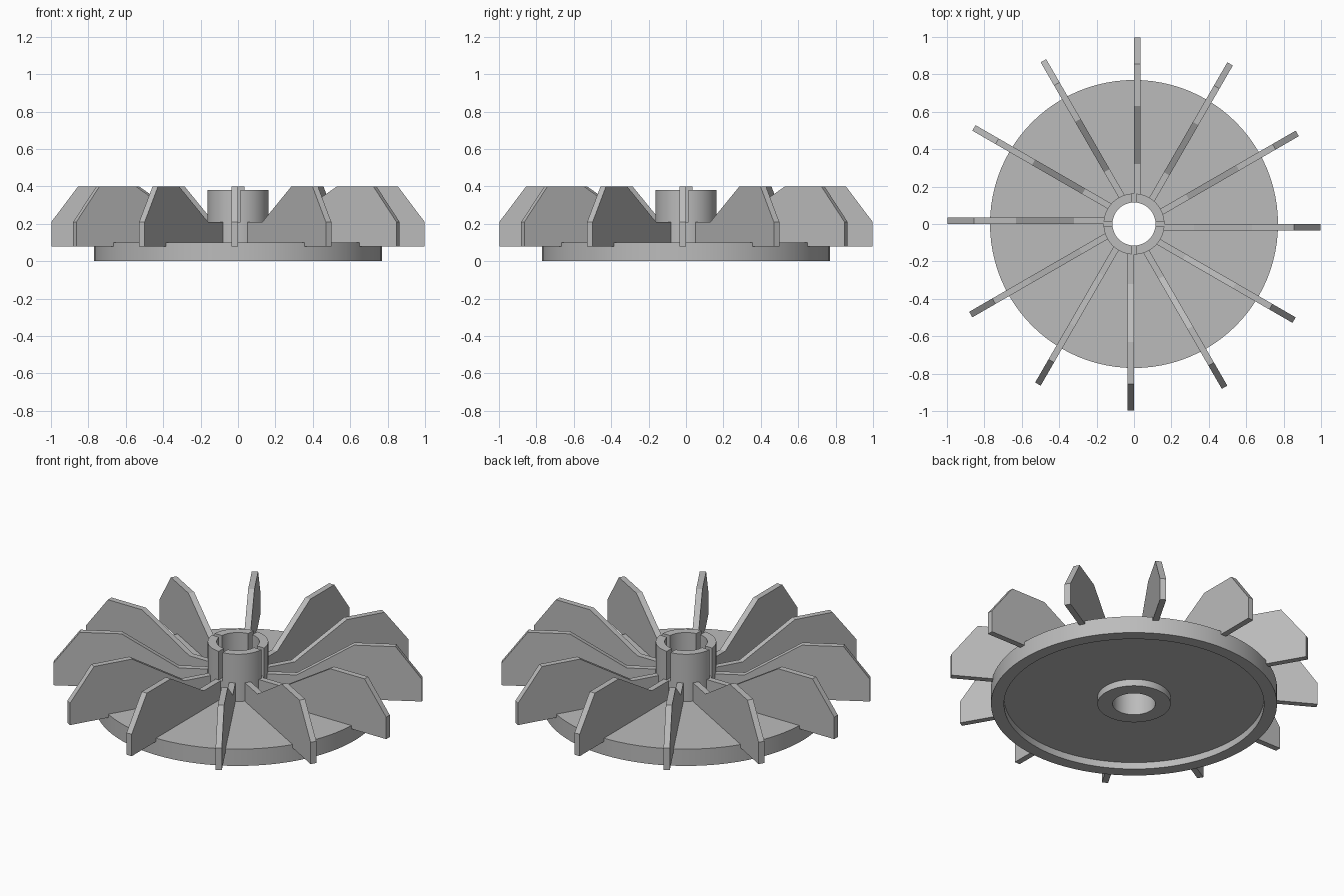
import bpy, bmesh, math
from mathutils import Matrix

cube = bpy.data.objects.get("Cube")
if cube:
    bpy.data.objects.remove(cube, do_unlink=True)

grey = bpy.data.materials.new("grey plastic")
grey.use_nodes = True
colour = (0.5, 0.5, 0.5, 1)
grey.diffuse_color = colour
grey.node_tree.nodes["Principled BSDF"].inputs["Base Color"].default_value = colour


def make_object(name, bm):
    bmesh.ops.recalc_face_normals(bm, faces=bm.faces)
    mesh = bpy.data.meshes.new(name)
    bm.to_mesh(mesh)
    bm.free()
    mesh.materials.append(grey)
    obj = bpy.data.objects.new(name, mesh)
    bpy.context.collection.objects.link(obj)
    return obj


def revolve(name, profile, steps=96):
    bm = bmesh.new()
    verts = [bm.verts.new((r, 0, z)) for r, z in profile]
    edges = [bm.edges.new((v, verts[i - 1])) for i, v in enumerate(verts)]
    bmesh.ops.spin(bm, geom=verts + edges, cent=(0, 0, 0), axis=(0, 0, 1),
                   angle=math.tau, steps=steps)
    bmesh.ops.remove_doubles(bm, verts=bm.verts, dist=0.0001)
    return make_object(name, bm)


# Disc with recessed underside, lower boss and bored hub
BORE, HUB, BOSS, LIP, RIM = 0.115, 0.163, 0.197, 0.7, 0.77
DISC_TOP, RECESS, HUB_TOP, SHOULDER = 0.1, 0.04, 0.38, 0.21
body = revolve("disc_and_hub", [
    (BORE, 0), (BOSS, 0), (BOSS, RECESS), (LIP, RECESS), (LIP, 0),
    (RIM, 0), (RIM, DISC_TOP), (HUB, DISC_TOP), (HUB, HUB_TOP), (BORE, HUB_TOP)])

# Crossed slots in the top of the hub
for name, size in (("slot_cutter_x", (0.5, 0.026, 0.4)),
                   ("slot_cutter_y", (0.026, 0.5, 0.4))):
    bm = bmesh.new()
    bmesh.ops.create_cube(bm, size=1)
    bmesh.ops.scale(bm, vec=size, verts=bm.verts)
    bmesh.ops.translate(bm, vec=(0, 0, SHOULDER + 0.2), verts=bm.verts)
    cutter = make_object(name, bm)
    cutter.hide_render = True
    cutter.hide_viewport = True
    cut = body.modifiers.new(name, 'BOOLEAN')
    cut.operation = 'DIFFERENCE'
    cut.solver = 'EXACT'
    cut.object = cutter

bpy.context.view_layer.objects.active = body
body.select_set(True)
for name in [m.name for m in body.modifiers]:
    bpy.ops.object.modifier_apply(modifier=name)
bpy.ops.object.shade_smooth_by_angle(angle=math.radians(30))

# Twelve flat blades, each set to one side of its radial line
BLADES, THICK = 12, 0.034
outline = [(0.155, 0.08), (0.998, 0.08), (0.998, 0.21), (0.855, 0.4),
           (0.63, 0.4), (0.32, SHOULDER), (0.155, SHOULDER)]
for i in range(BLADES):
    bm = bmesh.new()
    side = bm.faces.new([bm.verts.new((r, 0, z)) for r, z in outline])
    grown = bmesh.ops.extrude_face_region(bm, geom=[side], use_keep_orig=True)
    moved = [g for g in grown["geom"] if isinstance(g, bmesh.types.BMVert)]
    bmesh.ops.translate(bm, vec=(0, -THICK, 0), verts=moved)
    bm.transform(Matrix.Rotation(math.tau * i / BLADES, 4, 'Z'))
    make_object(f"blade_{i + 1}", bm)
